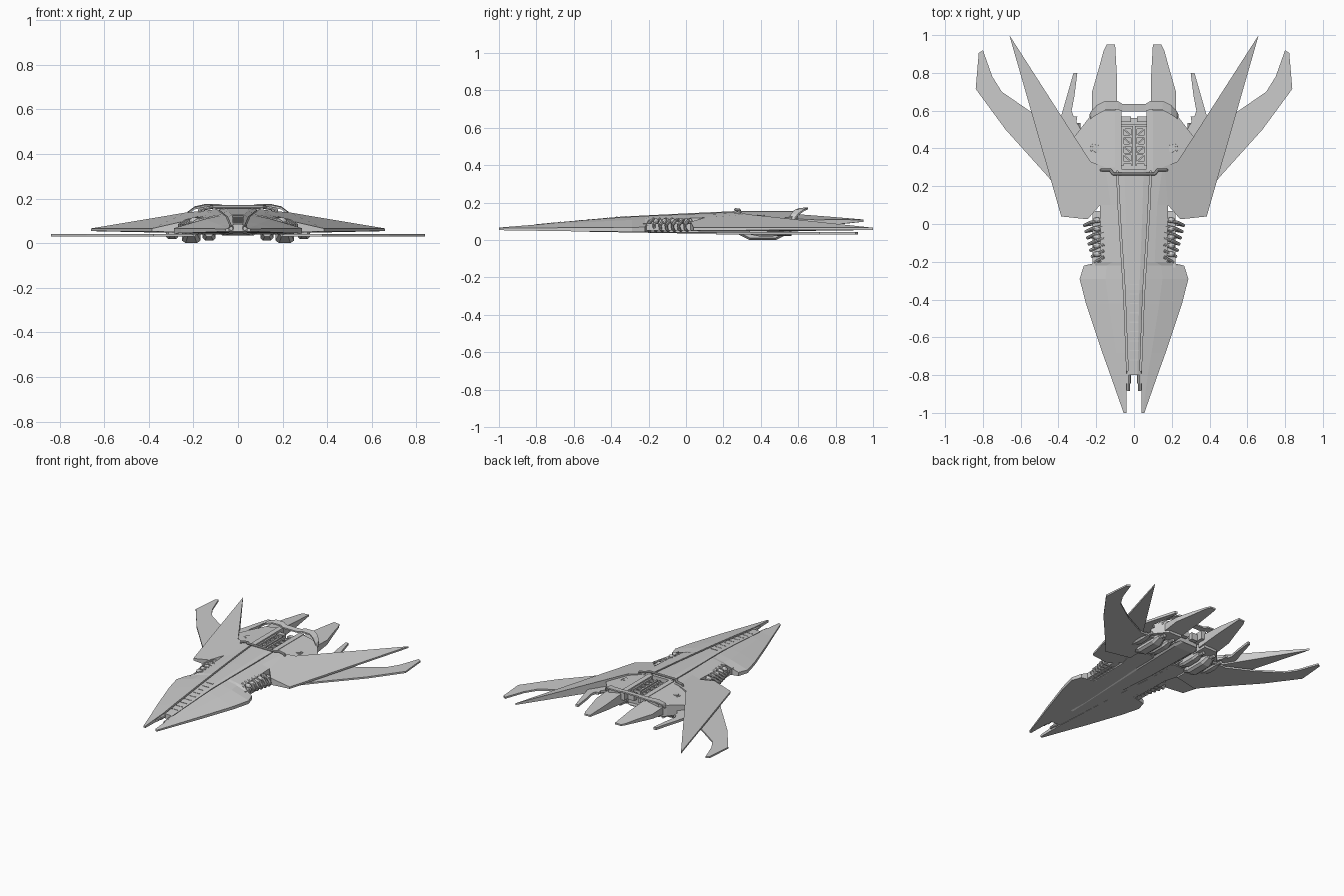
import bpy, bmesh, math
from mathutils import Vector, Matrix

if "Cube" in bpy.data.objects:
    bpy.data.objects.remove(bpy.data.objects["Cube"])


def material(name, v):
    m = bpy.data.materials.new(name)
    m.diffuse_color = (v, v, v, 1)
    m.use_nodes = True
    m.node_tree.nodes["Principled BSDF"].inputs["Base Color"].default_value = m.diffuse_color
    return m


HULL = material("hull grey", 0.6)


def finish(name, bm, mirror=True):
    bmesh.ops.recalc_face_normals(bm, faces=bm.faces)
    me = bpy.data.meshes.new(name)
    bm.to_mesh(me)
    bm.free()
    me.materials.append(HULL)
    ob = bpy.data.objects.new(name, me)
    bpy.context.collection.objects.link(ob)
    if mirror:
        ob.modifiers.new("mirror", 'MIRROR')
    return ob


def loft(bm, rings):
    """Skin a list of closed rings of 3D points and cap both ends."""
    vs = [[bm.verts.new(p) for p in r] for r in rings]
    n = len(vs[0])
    for a, b in zip(vs, vs[1:]):
        for i in range(n):
            j = (i + 1) % n
            bm.faces.new((a[i], a[j], b[j], b[i]))
    bm.faces.new(vs[0])
    bm.faces.new(vs[-1])


def slab(bm, pts):
    """Plate from outline points (x, y, z top, z bottom); returns the top face."""
    t = [bm.verts.new((x, y, z)) for x, y, z, b in pts]
    d = [bm.verts.new((x, y, b)) for x, y, z, b in pts]
    n = len(t)
    for i in range(n):
        j = (i + 1) % n
        bm.faces.new((t[i], t[j], d[j], d[i]))
    bm.faces.new(d)
    return bm.faces.new(t)


def box(bm, c, s, rot=0, tilt=0):
    m = (Matrix.Translation(c) @ Matrix.Rotation(rot, 4, 'Z') @
         Matrix.Rotation(tilt, 4, 'Y') @ Matrix.Diagonal((*s, 1)))
    bmesh.ops.create_cube(bm, size=1, matrix=m)


def tube(bm, pts, r, seg=8):
    for p, q in zip(pts, pts[1:]):
        p, q = Vector(p), Vector(q)
        d = q - p
        m = Matrix.Translation((p + q) / 2) @ d.to_track_quat('Z', 'Y').to_matrix().to_4x4()
        bmesh.ops.create_cone(bm, cap_ends=True, segments=seg, radius1=r, radius2=r,
                              depth=d.length + r * 0.6, matrix=m)


# Central spine with a lower ledge that leaves a groove beside it
bm = bmesh.new()
rings = []
for y, w, zt, zb in [(-.8, .03, .085, .052), (-.35, .047, .125, .045),
                     (.0, .07, .143, .042), (.29, .085, .156, .04)]:
    rings.append([(x, y, z) for x, z in [(0, zb), (w + .014, zb), (w + .014, zt - .025),
                 (w, zt - .025), (w, zt - .006), (w * .6, zt), (0, zt)]])
loft(bm, rings)
finish("spine", bm)

# Spine panel strips
bm = bmesh.new()
for i in range(9):
    y = -.72 + i * .05
    zt = .085 + (y + .8) * .04 / .45
    box(bm, (0, y, zt), (.05, .006, .004))
finish("spine_strips", bm, False)

# Side hull: from nose prongs past the notch to the wing root
bm = bmesh.new()
rings = []
for y, xi, zi, xo, ze, zb in [
        (-1, .04, .067, .055, .064, .053), (-.8, .038, .083, .125, .065, .05),
        (-.68, .043, .095, .168, .066, .048), (-.42, .053, .117, .255, .066, .045),
        (-.29, .06, .125, .288, .067, .044), (-.22, .065, .128, .265, .07, .043),
        (-.2, .066, .13, .175, .108, .043), (.1, .085, .143, .18, .12, .04),
        (.3, .093, .153, .24, .128, .04)]:
    xm, zm = xi + .4 * (xo - xi), zi + .3 * (ze - zi)
    rings.append([(x, y, z) for x, z in
                  [(xi, zb), (xo, zb), (xo, ze), (xm, zm), (xi, zi)]])
loft(bm, rings)
finish("side_hull", bm)

# Nose tubes
bm = bmesh.new()
tube(bm, [(.03, -.88, .066), (.03, -.78, .07)], .009)
tube(bm, [(.03, -.84, .066), (.03, -.8, .068)], .013)
finish("nose_tubes", bm)

# Ribbed conduits in the notch
bm = bmesh.new()
for i in range(7):
    y = -.19 + i * .033
    xo = .26 + .25 * y
    tube(bm, [(.16, y + .015, .112), (xo - .03, y, .1), (xo, y - .015, .08),
              (xo - .01, y - .012, .058), (.16, y, .05)], .0085)
for i in range(5):
    m = Matrix.Translation((.195, -.16 + i * .045, .1)) @ Matrix.Diagonal((.024, .015, .016, 1))
    bmesh.ops.create_icosphere(bm, subdivisions=2, radius=1, matrix=m)
box(bm, (.19, -.08, .07), (.06, .3, .04))
finish("conduit_ribs", bm)

# Main swept wings
bm = bmesh.new()
slab(bm, [(.15, .1, .125, .045), (.18, .1, .12, .045), (.245, .025, .098, .05),
          (.385, .04, .066, .052), (.66, 1, .066, .054), (.23, .33, .138, .045),
          (.15, .3, .145, .045)])
finish("main_wing", bm)

# Thin lower wings with hooked tips
bm = bmesh.new()
slab(bm, [(x, y, .042, .03) for x, y in
          [(.2, .2), (.38, .16), (.455, .25), (.68, .5), (.838, .715), (.822, .905), (.80, .92),
           (.75, .78), (.70, .70), (.54, .59), (.36, .5), (.2, .5)]])
finish("lower_wing", bm)


# Rear engine decks with a recessed bay
def deck_z(x):
    return .152 - .2 * (x - .1)


bm = bmesh.new()
top = slab(bm, [(x, y, deck_z(x), .045) for x, y in
                [(.1, .3), (.235, .3), (.325, .45), (.24, .56), (.2, .6), (.1, .6)]])
bmesh.ops.inset_individual(bm, faces=[top], thickness=.022, depth=-.022)
finish("engine_deck", bm)

# Machinery inside the engine bays
bm = bmesh.new()
for x, y, sx, sy in [(.15, .36, .03, .05), (.15, .45, .025, .09), (.2, .49, .014, .07),
                     (.225, .5, .014, .07), (.25, .48, .016, .06), (.175, .53, .07, .02),
                     (.27, .44, .025, .03), (.15, .55, .05, .03)]:
    box(bm, (x, y, deck_z(x) - .015), (sx, sy, .022), 0, math.atan(.2))
for r, h in [(.036, .02), (.024, .032)]:
    bmesh.ops.create_cone(bm, cap_ends=True, segments=16, radius1=r, radius2=r * .85, depth=h,
                          matrix=Matrix.Translation((.2, .4, deck_z(.2) - .013)))
tube(bm, [(.13, .34, .135), (.24, .36, .112), (.28, .42, .104)], .007)
finish("engine_machinery", bm)

# Central vent: floor, side rails and a lattice of bars
bm = bmesh.new()
box(bm, (0, .4, .08), (.18, .26, .07))
finish("vent_floor", bm, False)
bm = bmesh.new()
box(bm, (.083, .445, .125), (.036, .33, .06))
box(bm, (.04, .555, .115), (.05, .03, .05))
for i in range(5):
    box(bm, (.034, .325 + i * .046, .132), (.06, .012, .02))
    if i < 4:
        box(bm, (.036, .348 + i * .046, .127), (.05, .008, .018), .7)
box(bm, (.011, .415, .133), (.012, .21, .024))
box(bm, (.06, .415, .133), (.012, .21, .024))
finish("vent_lattice", bm)

# Cross bar ahead of the vent
bm = bmesh.new()
tube(bm, [(-.11, .265, .163), (.11, .265, .163)], .008)
finish("cross_bar", bm, False)
bm = bmesh.new()
tube(bm, [(.11, .265, .163), (.125, .285, .16), (.17, .285, .152), (.175, .285, .13)], .008)
finish("cross_bar_end", bm)

# Rear hoop arching over the tail
bm = bmesh.new()
loft(bm, [[(x, y - w, z - .007), (x, y + w, z - .003), (x, y + w, z + .007), (x, y - w, z + .003)]
          for x, y, z, w in [(0, .615, .163, .02), (.06, .615, .163, .02), (.085, .628, .168, .022),
                             (.15, .628, .168, .024), (.195, .605, .158, .026),
                             (.225, .58, .135, .02), (.235, .565, .11, .015)]])
finish("rear_hoop", bm)

# Tail prongs
bm = bmesh.new()
slab(bm, [(.09, .55, .142, .06), (.09, .77, .125, .08), (.1, .95, .11, .098),
          (.145, .95, .108, .098), (.16, .92, .108, .096), (.19, .81, .11, .085),
          (.222, .7, .108, .075), (.222, .55, .115, .055)])
finish("tail_prong", bm)

# Small rear fins
bm = bmesh.new()
slab(bm, [(x, y, .075, .058) for x, y in
          [(.25, .45), (.33, .45), (.39, .555), (.32, .8), (.3, .8), (.315, .68),
           (.33, .6), (.32, .57), (.3, .57), (.305, .54)]])
finish("rear_fin", bm)

# Underside pods
bm = bmesh.new()
for x, w, y0, y1, z in [(.13, .03, .32, .52, .012), (.21, .042, .28, .53, 0), (.295, .028, .34, .5, .018)]:
    rings = []
    for y, k, zl in [(y0, .6, .03), (y0 + .06, 1, z), (y1 - .05, 1, z), (y1, .7, .025)]:
        a = w * k
        rings.append([(x - a, y, .05), (x - a, y, zl + .012), (x - a * .6, y, zl),
                      (x + a * .6, y, zl), (x + a, y, zl + .012), (x + a, y, .05)])
    loft(bm, rings)
    tube(bm, [(x, y1 - .02, .035), (x, y1 + .03, .035)], .012)
finish("underside_pods", bm)

# Belly keel
bm = bmesh.new()
loft(bm, [[(0, y, zb), (w, y, zb), (w + .02, y, .05), (0, y, .05)]
          for y, w, zb in [(-.6, .02, .046), (.1, .06, .034), (.5, .07, .034), (.56, .05, .045)]])
finish("belly_keel", bm)
